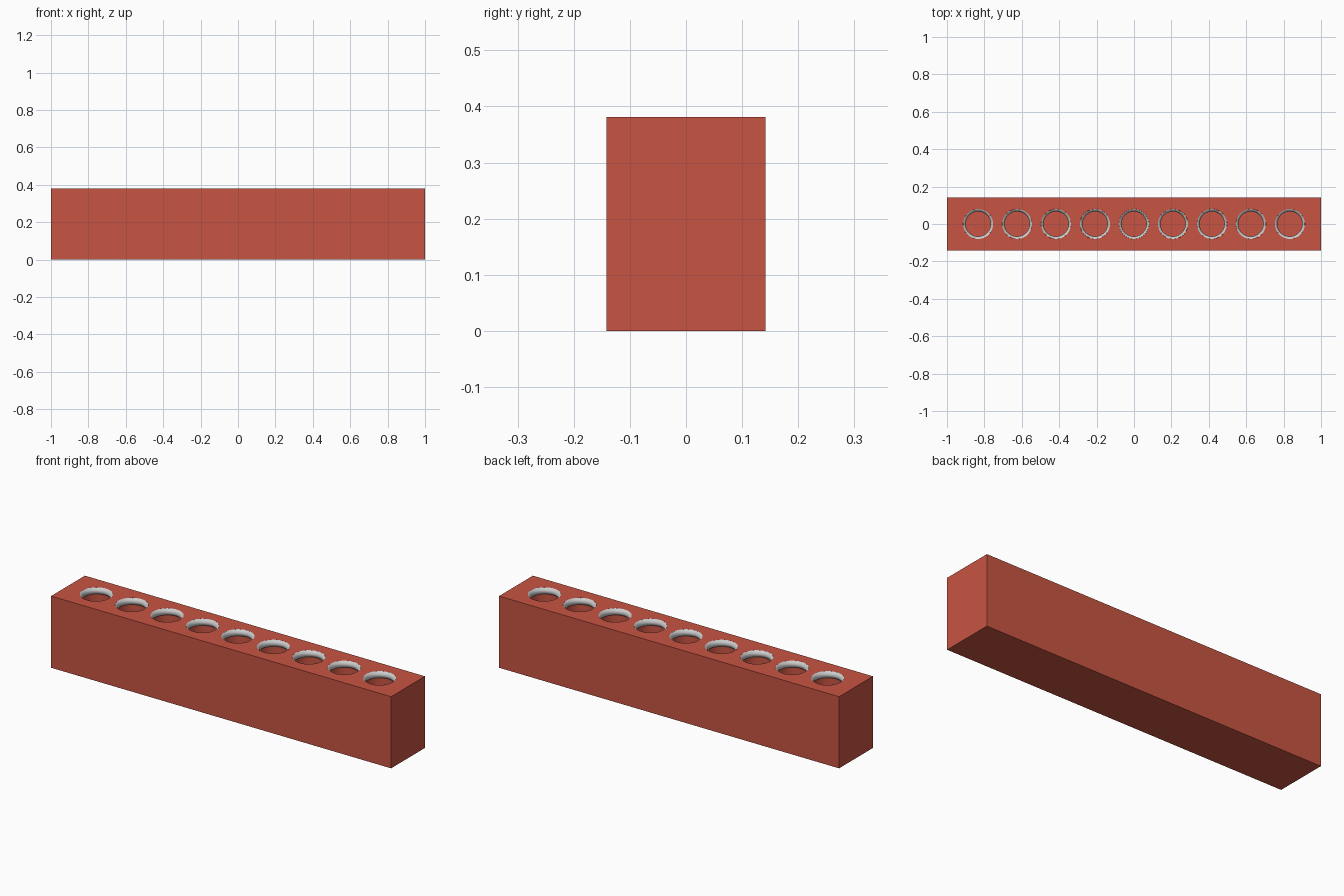
import bpy, bmesh, math
from mathutils import Matrix

if "Cube" in bpy.data.objects:
    bpy.data.objects.remove(bpy.data.objects["Cube"])

L, W, H = 2.0, 0.284, 0.381
COUNT, PITCH = 9, 0.2083
R, DEPTH, SEG = 0.08, 0.2, 48
XS = [(i - (COUNT - 1) / 2) * PITCH for i in range(COUNT)]

red = bpy.data.materials.new("red")
red.diffuse_color = (0.58, 0.09, 0.055, 1)
red.use_nodes = True
red.node_tree.nodes["Principled BSDF"].inputs["Base Color"].default_value = red.diffuse_color


def add_object(name, bm, mat=None):
    bmesh.ops.recalc_face_normals(bm, faces=bm.faces)
    me = bpy.data.meshes.new(name)
    bm.to_mesh(me)
    bm.free()
    ob = bpy.data.objects.new(name, me)
    bpy.context.collection.objects.link(ob)
    if mat:
        me.materials.append(mat)
    return ob


def shade(ob):
    bpy.ops.object.select_all(action='DESELECT')
    ob.select_set(True)
    bpy.context.view_layer.objects.active = ob
    bpy.ops.object.shade_smooth_by_angle(angle=math.radians(35))


# Block
bm = bmesh.new()
bmesh.ops.create_cube(bm, size=1, matrix=Matrix.Translation((0, 0, H / 2)) @ Matrix.Diagonal((L, W, H, 1)))
block = add_object("block", bm, red)

# Row of wells cut down from the top
bm = bmesh.new()
for x in XS:
    bmesh.ops.create_cone(bm, cap_ends=True, segments=SEG, radius1=R, radius2=R, depth=2 * DEPTH,
                          matrix=Matrix.Translation((x, 0, H)))
cutter = add_object("well_cutter", bm, red)
cutter.hide_render = True
mod = block.modifiers.new("wells", 'BOOLEAN')
mod.operation, mod.solver, mod.object = 'DIFFERENCE', 'EXACT', cutter
bpy.context.view_layer.objects.active = block
bpy.ops.object.modifier_apply(modifier="wells")
bpy.data.objects.remove(cutter)
shade(block)

# Rounded grey collar lining the mouth of each well
PROFILE = [(0.0797, 0.0), (0.077, -0.001), (0.072, -0.005), (0.068, -0.011), (0.0665, -0.018),
           (0.068, -0.025), (0.072, -0.031), (0.077, -0.035), (0.0797, -0.036)]
for i, x in enumerate(XS):
    bm = bmesh.new()
    rings = [[bm.verts.new((r * math.cos(2 * math.pi * k / SEG), r * math.sin(2 * math.pi * k / SEG), z))
              for k in range(SEG)] for r, z in PROFILE]
    for a, b in zip(rings, rings[1:] + rings[:1]):
        for k in range(SEG):
            n = (k + 1) % SEG
            bm.faces.new((a[k], a[n], b[n], b[k]))
    collar = add_object(f"collar_{i + 1}", bm)
    collar.location = (x, 0, H)
    shade(collar)
